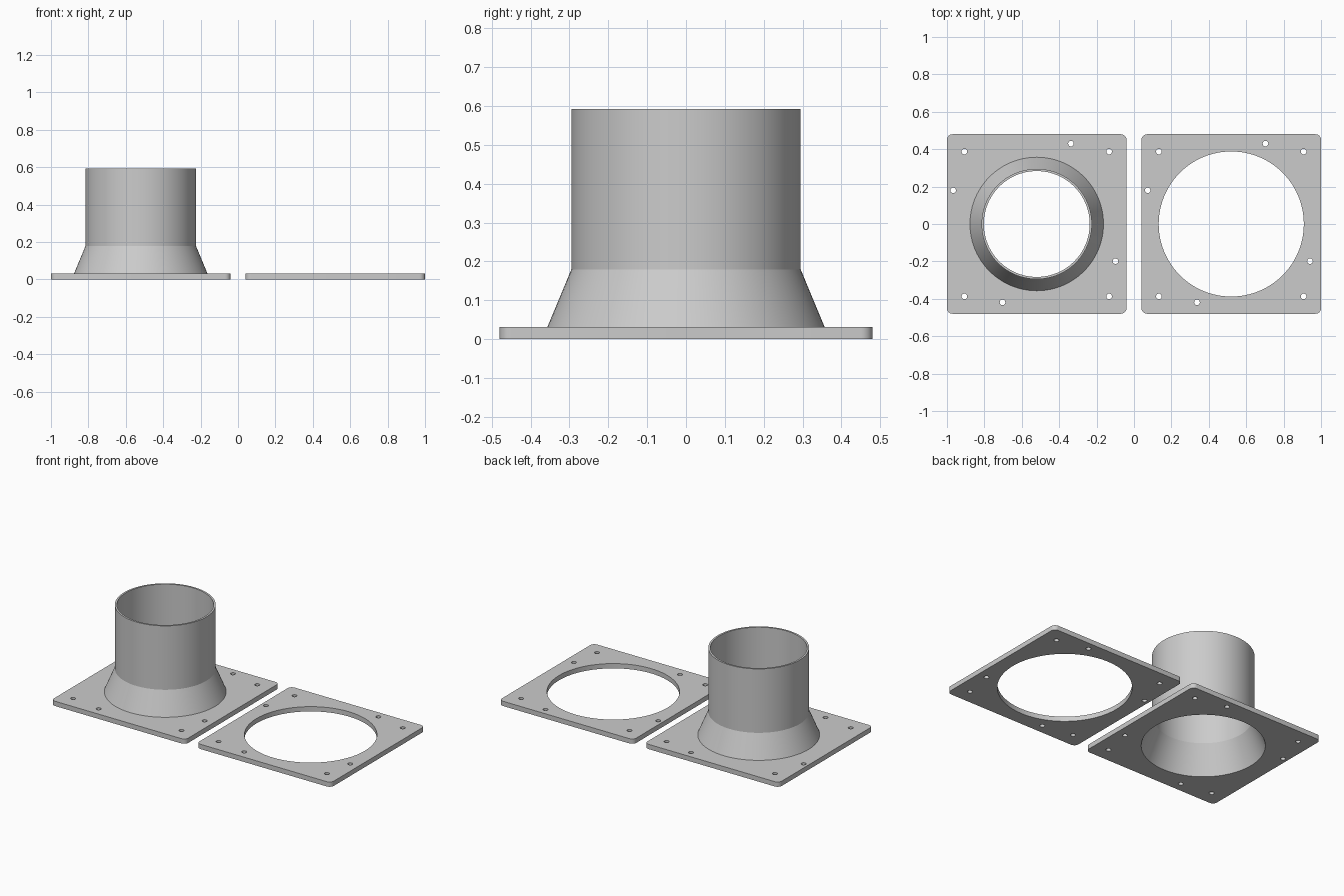
import bpy, bmesh, math

cube = bpy.data.objects.get("Cube")
if cube:
    bpy.data.objects.remove(cube, do_unlink=True)

HALF, THICK, CORNER, SCREW = 0.48, 0.031, 0.03, 0.015
SEGMENTS = 96

grey = bpy.data.materials.new("light grey plastic")
grey.use_nodes = True
grey.diffuse_color = (0.6, 0.6, 0.6, 1)
grey.node_tree.nodes["Principled BSDF"].inputs["Base Color"].default_value = (0.6, 0.6, 0.6, 1)


def circle(cx, cy, radius, count):
    steps = [math.tau * i / count for i in range(count)]
    return [(cx + radius * math.cos(a), cy + radius * math.sin(a)) for a in steps]


def rounded_square(half, radius, steps=8):
    points = []
    for corner in range(4):
        mid = math.pi / 4 + corner * math.pi / 2
        cx = math.copysign(half - radius, math.cos(mid))
        cy = math.copysign(half - radius, math.sin(mid))
        for i in range(steps + 1):
            a = (corner + i / steps) * math.pi / 2
            points.append((cx + radius * math.cos(a), cy + radius * math.sin(a)))
    return points


def finish(obj):
    bm = bmesh.new()
    bm.from_mesh(obj.data)
    bmesh.ops.remove_doubles(bm, verts=bm.verts, dist=0.0001)
    bmesh.ops.recalc_face_normals(bm, faces=bm.faces)
    bm.to_mesh(obj.data)
    bm.free()
    obj.data.materials.clear()
    obj.data.materials.append(grey)
    bpy.ops.object.select_all(action="DESELECT")
    obj.select_set(True)
    bpy.context.view_layer.objects.active = obj
    bpy.ops.object.shade_smooth_by_angle(angle=math.radians(20))


# Screw holes: four corners plus one offset hole along each side
screws = [(x, y) for x in (-0.387, 0.387) for y in (-0.387, 0.387)]
screws += [(0.183, 0.43), (-0.183, -0.419), (-0.447, 0.18), (0.421, -0.199)]


def plate(name, x, bore):
    """Rounded square plate with a central bore and screw holes."""
    curve = bpy.data.curves.new(name, "CURVE")
    curve.dimensions = "2D"
    curve.fill_mode = "BOTH"
    curve.extrude = THICK / 2
    loops = [rounded_square(HALF, CORNER), circle(0, 0, bore, SEGMENTS)]
    loops += [circle(sx, sy, SCREW, 20) for sx, sy in screws]
    for loop in loops:
        spline = curve.splines.new("POLY")
        spline.points.add(len(loop) - 1)
        for point, (px, py) in zip(spline.points, loop):
            point.co = (px, py, 0, 1)
        spline.use_cyclic_u = True
    obj = bpy.data.objects.new(name, curve)
    obj.location = (x, 0, THICK / 2)
    bpy.context.collection.objects.link(obj)
    bpy.ops.object.select_all(action="DESELECT")
    obj.select_set(True)
    bpy.context.view_layer.objects.active = obj
    bpy.ops.object.convert(target="MESH")
    finish(bpy.context.object)


def revolve(name, x, profile):
    """Closed profile of (radius, height) turned about the vertical axis."""
    bm = bmesh.new()
    rings = [[bm.verts.new((px, py, z)) for px, py in circle(0, 0, r, SEGMENTS)]
             for r, z in profile]
    for k, ring in enumerate(rings):
        after = rings[(k + 1) % len(rings)]
        for i in range(SEGMENTS):
            j = (i + 1) % SEGMENTS
            bm.faces.new((ring[i], ring[j], after[j], after[i]))
    mesh = bpy.data.meshes.new(name)
    bm.to_mesh(mesh)
    bm.free()
    obj = bpy.data.objects.new(name, mesh)
    obj.location.x = x
    bpy.context.collection.objects.link(obj)
    finish(obj)


# Flange with its flared duct collar, and the separate clamping frame
plate("duct_flange", -0.52, 0.357)
revolve("duct_collar", -0.52, [
    (0.357, 0), (0.357, THICK), (0.295, 0.18), (0.295, 0.593),
    (0.283, 0.593), (0.283, 0.18)])
plate("clamping_frame", 0.52, 0.388)
